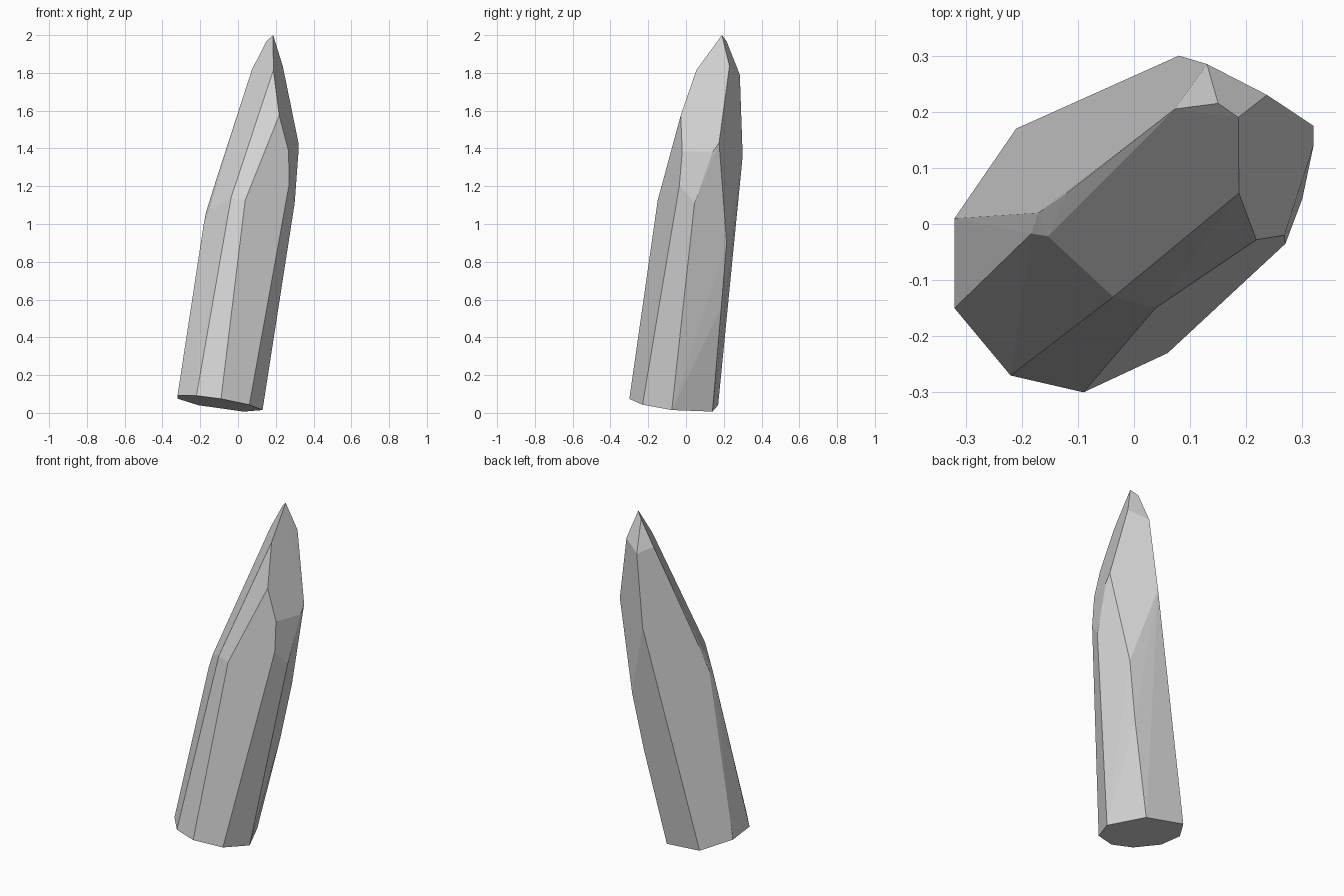
import bpy
import bmesh

cube = bpy.data.objects.get("Cube")
if cube:
    bpy.data.objects.remove(cube, do_unlink=True)

# Pale stone material
stone = bpy.data.materials.new("pale_grey_stone")
stone.use_nodes = True
grey = (0.66, 0.66, 0.66, 1.0)
stone.diffuse_color = grey
shader = next(n for n in stone.node_tree.nodes if n.type == "BSDF_PRINCIPLED")
shader.inputs["Base Color"].default_value = grey
shader.inputs["Roughness"].default_value = 0.8


def base_height(x, y):
    """Height of the sloping cut across the foot of the crystal."""
    return 0.027 - 0.155 * x - 0.111 * y


# Eight-sided foot, lying in one slanted plane
foot_outline = [(-.32, .01), (-.32, -.15), (-.22, -.27), (-.09, -.3),
                (.06, -.23), (.13, -.075), (.03, .14), (-.21, .17)]
foot = [(x, y, base_height(x, y)) for x, y in foot_outline]

# Corners where the leaning shaft breaks into the point
shoulder = [(-.183, -.017, .99), (-.153, -.022, 1.075), (-.17, .02, 1.06),
            (-.12, .055, 1.22), (-.037, -.13, 1.138), (.038, -.15, 1.125),
            (.27, -.035, 1.206), (.268, -.02, 1.385), (.3, .045, 1.11),
            (.32, .14, 1.38), (.32, .175, 1.43), (.08, .3, 1.36)]

# Chipped corners low on the back edge
back_edge = [(.21, .215, .9), (.15, .187, .56)]

# Facet corners around the tip
tip = [(.218, -.028, 1.575), (.187, .055, 1.815), (.073, .205, 1.815),
       (.13, .285, 1.79), (.237, .23, 1.836), (.15, .215, 1.967),
       (.186, .19, 2.0)]

# Wrap the corners in flat facets and merge nearly flat neighbours
bm = bmesh.new()
for corner in foot + shoulder + back_edge + tip:
    bm.verts.new(corner)
hull = bmesh.ops.convex_hull(bm, input=bm.verts)
loose = [v for v in bm.verts if not v.link_faces]
bmesh.ops.delete(bm, geom=loose, context="VERTS")
bmesh.ops.dissolve_limit(bm, angle_limit=0.03, verts=bm.verts, edges=bm.edges)
bmesh.ops.recalc_face_normals(bm, faces=bm.faces)

mesh = bpy.data.meshes.new("crystal_shard")
bm.to_mesh(mesh)
bm.free()
mesh.materials.append(stone)
shard = bpy.data.objects.new("crystal_shard", mesh)
bpy.context.collection.objects.link(shard)
